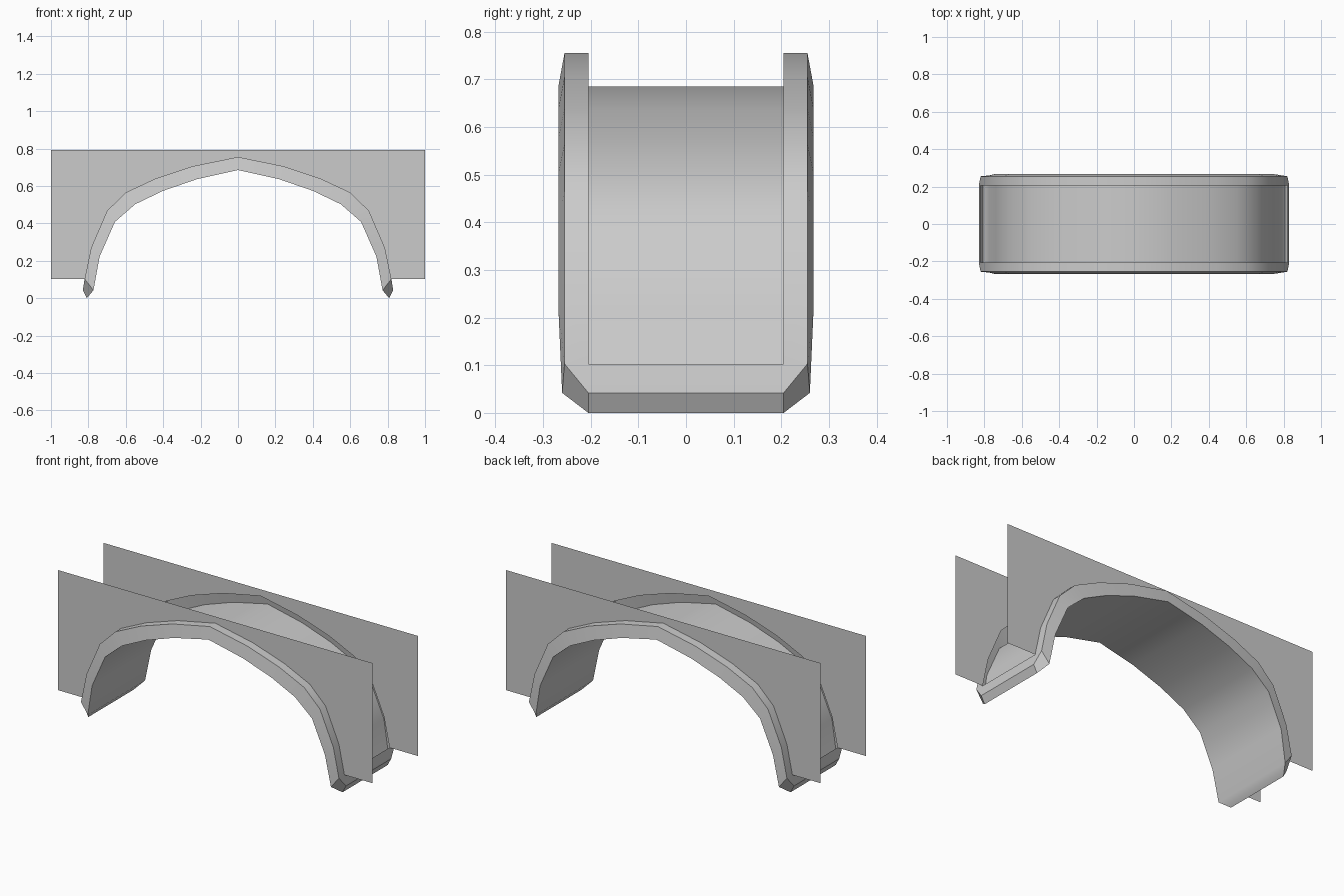
import bpy, bmesh
from math import radians

if "Cube" in bpy.data.objects:
    bpy.data.objects.remove(bpy.data.objects["Cube"])

# Half profiles (x, z) from crown to foot
OUTER = [(0, .755), (.24, .706), (.44, .64), (.60, .565), (.70, .467), (.785, .27), (.82, .103)]
INNER = [(0, .685), (.22, .636), (.40, .574), (.55, .502), (.658, .408), (.74, .222), (.773, .042)]
WALL_Y, RIM_Y, LIP_Y = .205, .255, .268
WALL_TOP, WALL_BOTTOM, WALL_X = .793, .103, 1.0


def mirrored(half):
    return [(-x, z) for x, z in reversed(half[1:])] + half


def strip(bm, a, b):
    for i in range(len(a) - 1):
        bm.faces.new((a[i], a[i + 1], b[i + 1], b[i]))


def finish(name, bm):
    bmesh.ops.remove_doubles(bm, verts=bm.verts, dist=1e-4)
    bmesh.ops.recalc_face_normals(bm, faces=bm.faces)
    mesh = bpy.data.meshes.new(name)
    bm.to_mesh(mesh)
    bm.free()
    ob = bpy.data.objects.new(name, mesh)
    bpy.context.collection.objects.link(ob)
    bpy.context.view_layer.objects.active = ob
    ob.select_set(True)
    bpy.ops.object.shade_smooth_by_angle(angle=radians(30))
    ob.select_set(False)
    return ob


outer, inner = mirrored(OUTER), mirrored(INNER)

# Arch lining: soffit, slanted front faces, rim ledges and feet
bm = bmesh.new()


def row(profile, y):
    return [bm.verts.new((x, y, z)) for x, z in profile]


lips = {}
rims = {}
ledges = {}
for s in (-1, 1):
    lips[s] = row(inner, s * LIP_Y)
    for end in (lips[s][0], lips[s][-1]):
        end.co.y = s * .26
    rims[s] = row(outer, s * RIM_Y)
    ledges[s] = row(outer, s * WALL_Y)
    strip(bm, lips[s], rims[s])
    strip(bm, rims[s], ledges[s])
strip(bm, lips[-1], lips[1])

# Chamfered feet
for i, side in ((0, -1), (-1, 1)):
    heel = {s: bm.verts.new((side * .83, s * WALL_Y, .042)) for s in (-1, 1)}
    toe = {s: bm.verts.new((side * .808, s * WALL_Y, 0)) for s in (-1, 1)}
    for s in (-1, 1):
        bm.faces.new((lips[s][i], rims[s][i], heel[s], toe[s]))
        bm.faces.new((rims[s][i], ledges[s][i], heel[s]))
    bm.faces.new((ledges[-1][i], ledges[1][i], heel[1], heel[-1]))
    bm.faces.new((heel[-1], heel[1], toe[1], toe[-1]))
    bm.faces.new((toe[-1], toe[1], lips[1][i], lips[-1][i]))
finish("arch_lining", bm)

# Thin side walls with the arch opening cut out
for name, y in (("front_wall", -WALL_Y), ("back_wall", WALL_Y)):
    bm = bmesh.new()
    strip(bm, row(outer, y), row([(x, WALL_TOP) for x, z in outer], y))
    for side in (-1, 1):
        x0 = side * OUTER[-1][0]
        strip(bm, row([(x0, WALL_BOTTOM), (x0, WALL_TOP)], y),
              row([(side * WALL_X, WALL_BOTTOM), (side * WALL_X, WALL_TOP)], y))
    finish(name, bm)
